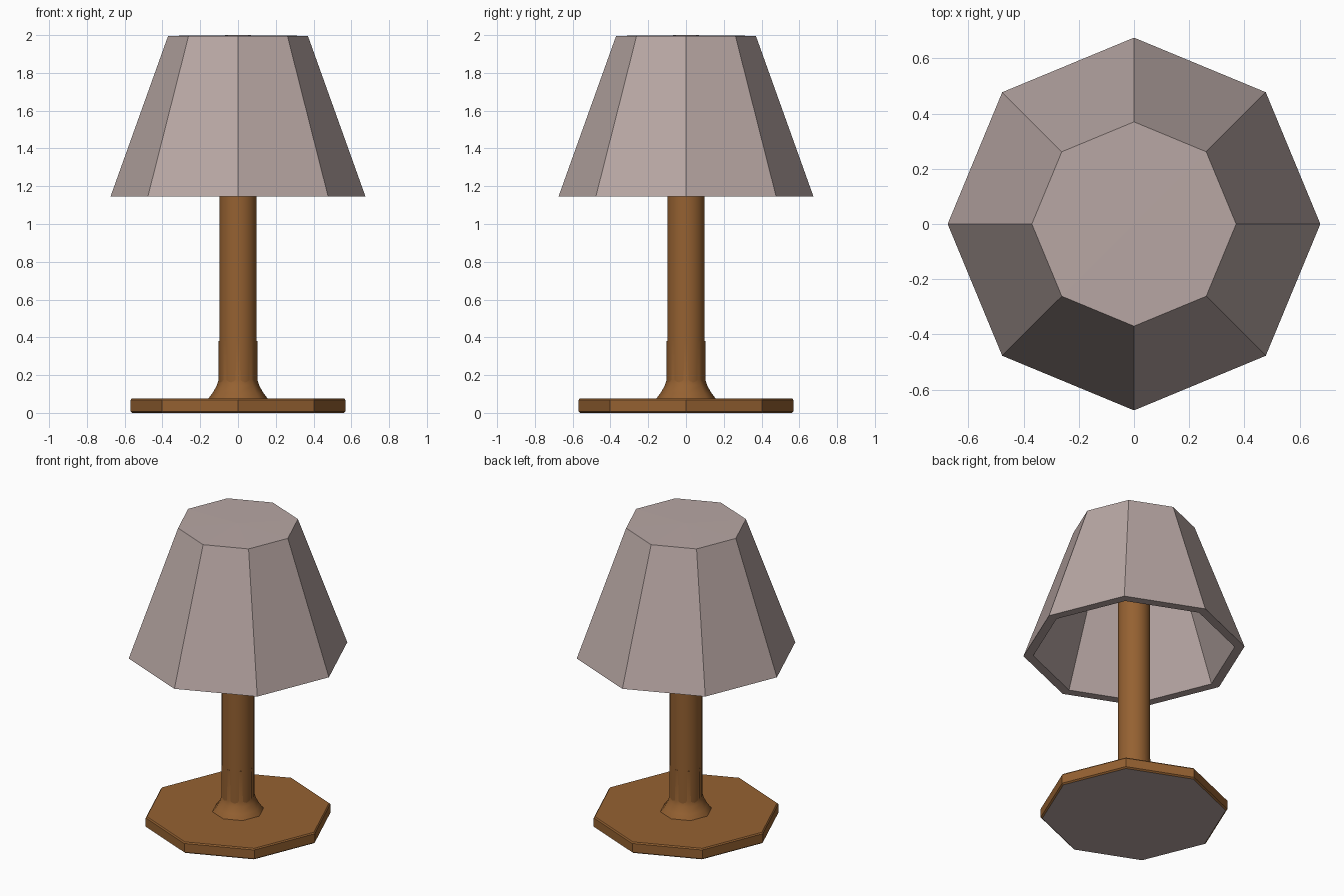
import bpy, bmesh, math

if "Cube" in bpy.data.objects:
    bpy.data.objects.remove(bpy.data.objects["Cube"])


def make_material(name, rgb):
    mat = bpy.data.materials.new(name)
    mat.diffuse_color = (*rgb, 1.0)
    mat.use_nodes = True
    mat.node_tree.nodes["Principled BSDF"].inputs["Base Color"].default_value = mat.diffuse_color
    return mat


WOOD = make_material("warm wood", (0.301, 0.120, 0.031))
FABRIC = make_material("greyish fabric", (0.479, 0.386, 0.371))


def lathe(name, profile, sides, materials, smooth=None):
    """Revolve (radius, z) points around z; radius 0 gives a single pole vertex."""
    bm = bmesh.new()
    rings = []
    for r, z in profile:
        if r == 0:
            rings.append([bm.verts.new((0, 0, z))] * sides)
        else:
            rings.append([bm.verts.new((r * math.cos(2 * math.pi * i / sides),
                                        r * math.sin(2 * math.pi * i / sides), z))
                          for i in range(sides)])
    for a, b in zip(rings, rings[1:]):
        for i in range(sides):
            j = (i + 1) % sides
            bm.faces.new(list(dict.fromkeys((a[i], a[j], b[j], b[i]))))
    bmesh.ops.recalc_face_normals(bm, faces=bm.faces)
    mesh = bpy.data.meshes.new(name)
    bm.to_mesh(mesh)
    bm.free()
    for m in materials:
        mesh.materials.append(m)
    obj = bpy.data.objects.new(name, mesh)
    bpy.context.collection.objects.link(obj)
    if smooth:
        bpy.ops.object.select_all(action='DESELECT')
        obj.select_set(True)
        bpy.context.view_layer.objects.active = obj
        bpy.ops.object.shade_smooth_by_angle(angle=math.radians(smooth))
    return obj


# Octagonal foot with softened rims and a grey pad underneath
foot = lathe("base", [(0, 0), (0.56, 0), (0.57, 0.008), (0.57, 0.067),
                      (0.563, 0.075), (0, 0.075)], 8, [WOOD, FABRIC])
for f in foot.data.polygons:
    if f.normal.z < -0.9:
        f.material_index = 1

# Flared octagonal collar around the foot of the post
lathe("collar", [(0, 0.06), (0.165, 0.06), (0.158, 0.075), (0.135, 0.105),
                 (0.112, 0.145), (0.103, 0.175), (0.102, 0.38), (0, 0.38)],
      8, [WOOD], smooth=50)

# Round post
lathe("post", [(0, 0.07), (0.099, 0.07), (0.099, 1.96), (0, 1.96)],
      32, [WOOD], smooth=40)

# Hollow octagonal shade, closed at the top
lathe("shade", [(0, 2.0), (0.37, 1.996), (0.675, 1.145), (0.615, 1.145),
                (0.325, 1.95), (0, 1.95)], 8, [FABRIC])
